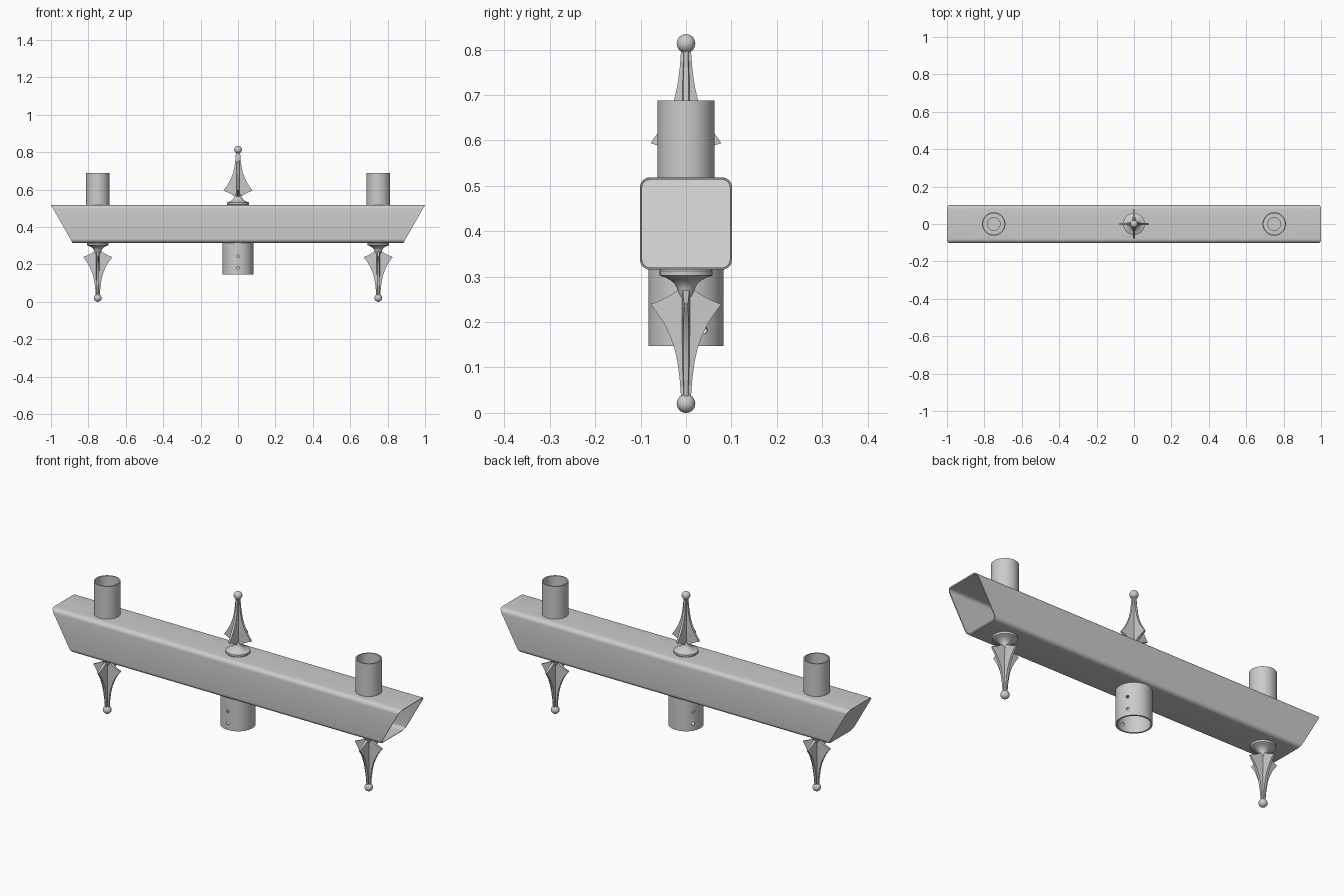
import bpy, bmesh, math
from mathutils import Matrix, Vector

if "Cube" in bpy.data.objects:
    bpy.data.objects.remove(bpy.data.objects["Cube"])

ZB, ZT, HALF = 0.316, 0.518, 0.1015   # beam underside, top, half depth


def finish(name, bm, smooth=True):
    bmesh.ops.recalc_face_normals(bm, faces=bm.faces)
    me = bpy.data.meshes.new(name)
    bm.to_mesh(me)
    bm.free()
    ob = bpy.data.objects.new(name, me)
    bpy.context.collection.objects.link(ob)
    if smooth:
        shade(ob)
    return ob


def activate(ob):
    bpy.ops.object.select_all(action='DESELECT')
    ob.select_set(True)
    bpy.context.view_layer.objects.active = ob


def shade(ob):
    activate(ob)
    bpy.ops.object.shade_smooth_by_angle(angle=math.radians(30))


def bridge(bm, a, b):
    n = len(a)
    for i in range(n):
        bm.faces.new((a[i], a[(i + 1) % n], b[(i + 1) % n], b[i]))


def ring(bm, r, z, n):
    return [bm.verts.new((r * math.cos(2 * math.pi * i / n), r * math.sin(2 * math.pi * i / n), z))
            for i in range(n)]


def tube(name, x, r, wall, z0, z1, n=48):
    bm = bmesh.new()
    loops = [ring(bm, rr, z, n) for rr, z in ((r, z0), (r, z1), (r - wall, z1), (r - wall, z0))]
    for i in range(4):
        bridge(bm, loops[i], loops[(i + 1) % 4])
    bmesh.ops.translate(bm, vec=(x, 0, 0), verts=bm.verts)
    return finish(name, bm, False)


def drill(ob, holes):
    """Cut round holes given as (centre, direction, radius, length)."""
    bm = bmesh.new()
    for c, d, r, length in holes:
        m = Matrix.Translation(c) @ Vector(d).to_track_quat('Z', 'Y').to_matrix().to_4x4()
        bmesh.ops.create_cone(bm, cap_ends=True, segments=24, radius1=r, radius2=r, depth=length, matrix=m)
    cutter = finish("hole_cutter", bm, False)
    cutter.hide_render = True
    mod = ob.modifiers.new("holes", 'BOOLEAN')
    mod.operation, mod.solver, mod.object = 'DIFFERENCE', 'EXACT', cutter
    activate(ob)
    bpy.ops.object.modifier_apply(modifier=mod.name)
    bpy.data.objects.remove(cutter)
    shade(ob)


# Hollow square beam with mitred ends: +x end open, -x end capped
def beam_loop(bm, side, inset, shift=0.0):
    h, r, zc = HALF - inset, 0.022 - inset, (ZB + ZT) / 2
    loop = []
    for k, (sy, sz) in enumerate(((1, 1), (-1, 1), (-1, -1), (1, -1))):
        for j in range(7):
            a = math.radians(90 * k + 15 * j)
            y = sy * (h - r) + r * math.cos(a)
            z = zc + sz * (h - r) + r * math.sin(a)
            x = 0.885 + 0.115 * (z - ZB) / (ZT - ZB) - shift
            loop.append(bm.verts.new((side * x, y, z)))
    return loop


bm = bmesh.new()
WALL = 0.005
loops = [beam_loop(bm, -1, 0), beam_loop(bm, 1, 0), beam_loop(bm, 1, WALL), beam_loop(bm, -1, WALL, 0.006)]
for a, b in zip(loops, loops[1:]):
    bridge(bm, a, b)
bm.faces.new(loops[0])
bm.faces.new(loops[3])
beam = finish("beam", bm, False)
drill(beam, [((x, 0, z), (0, 0, 1), 0.034, 0.04) for x, z in ((-0.75, ZT), (0.75, ZT), (0, ZB))])

# Lamp sockets on top
for side, x in (("left", -0.75), ("right", 0.75)):
    shade(tube(side + "_lamp_socket", x, 0.0625, 0.006, ZT, 0.688))

# Post socket below, with three columns of screw holes
post = tube("post_socket", 0, 0.083, 0.008, 0.147, ZB)
holes = []
for deg in (-90, 30, 150):
    d = Vector((math.cos(math.radians(deg)), math.sin(math.radians(deg)), 0))
    holes += [(d * 0.08 + Vector((0, 0, z)), d, 0.0075, 0.04) for z in (0.182, 0.244)]
drill(post, holes)


# Finial: turned base, four swept blades, ball tip
def finial(name, x, z, flip):
    bm = bmesh.new()
    base = [(0.055, 0), (0.058, 0.003), (0.058, 0.013), (0.055, 0.015), (0.045, 0.018), (0.034, 0.024),
            (0.025, 0.032), (0.020, 0.041), (0.018, 0.05), (0.014, 0.06)]
    rings = [ring(bm, r, h, 40) for r, h in base]
    for a, b in zip(rings, rings[1:]):
        bridge(bm, a, b)
    bm.faces.new(rings[0])
    bm.faces.new(rings[-1])
    # blade outline: (reach, height, half thickness at edge)
    edge = [(0.017, 0.045, 0.007), (0.040, 0.060, 0.006), (0.060, 0.070, 0.005), (0.077, 0.076, 0.004),
            (0.075, 0.081, 0.004), (0.062, 0.098, 0.005), (0.048, 0.120, 0.006), (0.036, 0.145, 0.006),
            (0.026, 0.172, 0.006), (0.019, 0.203, 0.006), (0.014, 0.240, 0.005), (0.010, 0.292, 0.004)]
    for k in range(4):
        new, prev = [], None
        for reach, h, t in edge:
            core = 0.009 if h < 0.2 else 0.009 - 0.03 * (h - 0.2)
            row = [bm.verts.new(p) for p in ((0, -core, h), (reach, -t, h), (reach, t, h), (0, core, h))]
            if prev:
                for i in range(3):
                    bm.faces.new((prev[i], prev[i + 1], row[i + 1], row[i]))
            else:
                bm.faces.new(row)
            new += row
            prev = row
        bmesh.ops.rotate(bm, cent=(0, 0, 0), matrix=Matrix.Rotation(k * math.pi / 2, 3, 'Z'), verts=new)
    bmesh.ops.create_uvsphere(bm, u_segments=28, v_segments=16, radius=0.0205,
                              matrix=Matrix.Translation((0, 0, 0.2955)))
    rot = Matrix.Rotation(math.pi, 4, 'X') if flip else Matrix.Identity(4)
    bmesh.ops.transform(bm, matrix=Matrix.Translation((x, 0, z)) @ rot, verts=bm.verts)
    return finish(name, bm)


finial("top_finial", 0, ZT, False)
finial("left_drop_finial", -0.75, ZB, True)
finial("right_drop_finial", 0.75, ZB, True)
